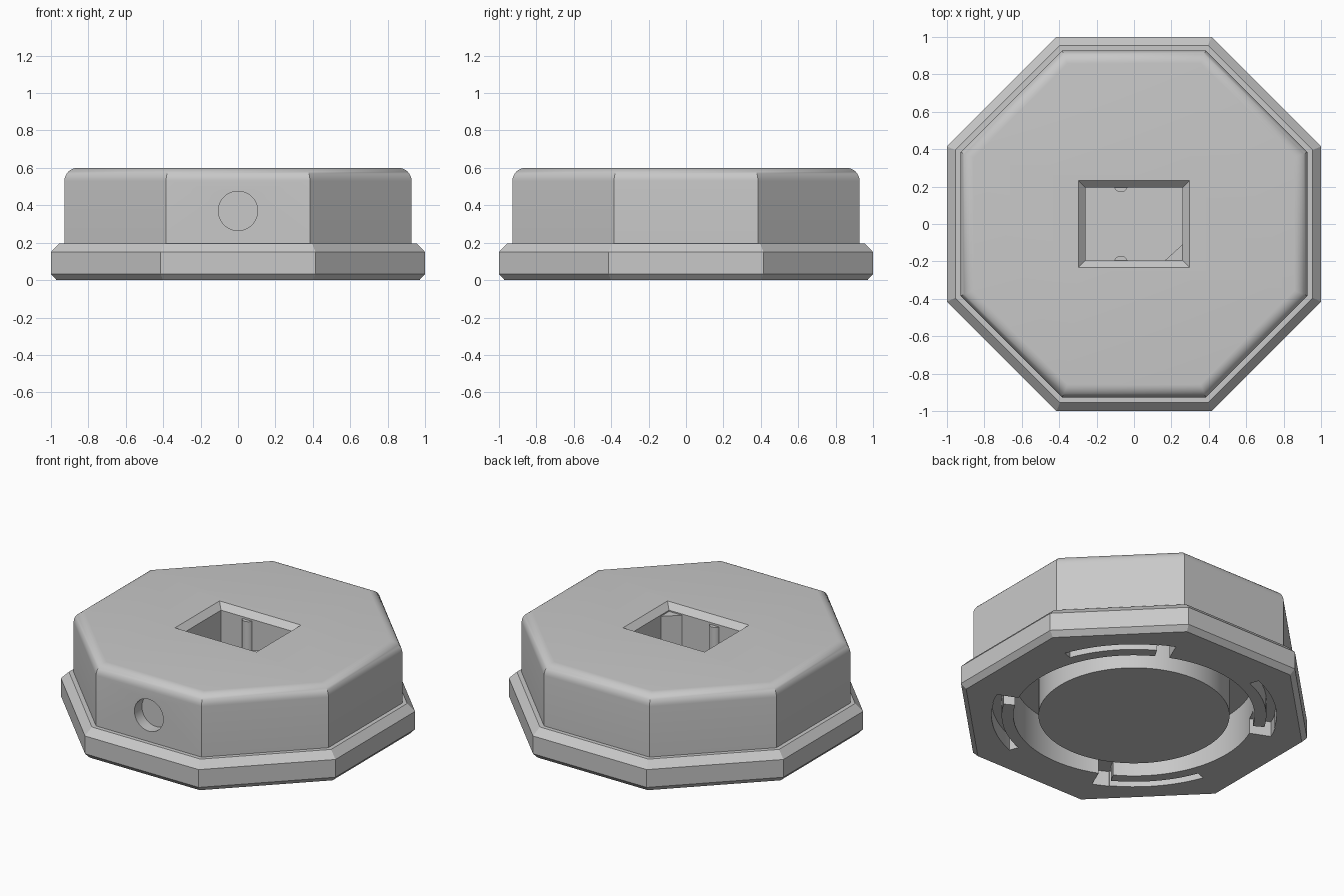
import bpy, bmesh
from math import cos, sin, pi, radians

if "Cube" in bpy.data.objects:
    bpy.data.objects.remove(bpy.data.objects["Cube"], do_unlink=True)

grey = bpy.data.materials.new("plain_grey")
grey.use_nodes = True
colour = (0.58, 0.58, 0.58, 1)
grey.diffuse_color = colour
grey.node_tree.nodes["Principled BSDF"].inputs["Base Color"].default_value = colour


def loft(name, rings, closed=False):
    """Skin equal-length rings; cap the ends unless the rings form a loop."""
    bm = bmesh.new()
    loops = [[bm.verts.new(p) for p in ring] for ring in rings]
    pairs = list(zip(loops, loops[1:]))
    if closed:
        pairs.append((loops[-1], loops[0]))
    else:
        bm.faces.new(loops[0])
        bm.faces.new(loops[-1])
    for a, b in pairs:
        for i in range(len(a)):
            j = (i + 1) % len(a)
            bm.faces.new((a[i], a[j], b[j], b[i]))
    bmesh.ops.recalc_face_normals(bm, faces=bm.faces)
    mesh = bpy.data.meshes.new(name)
    bm.to_mesh(mesh)
    bm.free()
    mesh.materials.append(grey)
    obj = bpy.data.objects.new(name, mesh)
    bpy.context.collection.objects.link(obj)
    return obj


def octagon(apothem, z):
    r = apothem / cos(pi / 8)
    return [(r * cos(pi / 8 + k * pi / 4), r * sin(pi / 8 + k * pi / 4), z) for k in range(8)]


def rectangle(x, y, z):
    return [(-x, -y, z), (x, -y, z), (x, y, z), (-x, y, z)]


def circle(x, y, z, r, n=32):
    return [(x + r * cos(2 * pi * k / n), y + r * sin(2 * pi * k / n), z) for k in range(n)]


def arc_block(name, r0, r1, top, start, end, steps):
    """Curved bar between two radii, rising from under the base."""
    full = end - start == 360
    rings = []
    for k in range(steps if full else steps + 1):
        a = radians(start + (end - start) * k / steps)
        rings.append([(r * cos(a), r * sin(a), z)
                      for r, z in ((r0, -0.02), (r1, -0.02), (r1, top), (r0, top))])
    return loft(name, rings, full)


def cut(target, cutter):
    cutter.hide_render = True
    mod = target.modifiers.new("cut", "BOOLEAN")
    mod.operation = "DIFFERENCE"
    mod.solver = "EXACT"
    mod.object = cutter
    bpy.context.view_layer.objects.active = target
    bpy.ops.object.modifier_apply(modifier=mod.name)
    bpy.data.objects.remove(cutter, do_unlink=True)


# Octagonal housing: chamfered flange, straight wall, rounded shoulder
profile = [(0.97, 0), (1, 0.033), (1, 0.15), (0.955, 0.197), (0.928, 0.197)]
fillet = 0.07
for k in range(9):
    a = k * pi / 16
    profile.append((0.928 - fillet * (1 - cos(a)), 0.6 - fillet * (1 - sin(a))))
housing = loft("housing", [octagon(r, z) for r, z in profile])

# Rectangular top pocket with a chamfered mouth
cut(housing, loft("pocket_cutter", [rectangle(0.26, 0.195, 0.05), rectangle(0.26, 0.195, 0.563),
                                    rectangle(0.315, 0.25, 0.618)]))

# Round blind hole in the front wall
hole = [[(x, y, 0.37 + z) for x, z, _ in circle(0, 0, 0, 0.105, 48)] for y in (-1.05, -0.85)]
cut(housing, loft("front_hole_cutter", hole))

# Ring groove underneath, with four twist-lock slots and their entry notches
cut(housing, arc_block("groove_cutter", 0.57, 0.72, 0.26, 0, 360, 96))
for k in range(4):
    turn = 90 * k
    cut(housing, arc_block("slot_cutter", 0.79, 0.85, 0.1, turn + 21, turn + 63, 14))
    cut(housing, arc_block("notch_cutter", 0.7, 0.855, 0.1, turn + 60, turn + 67, 3))

# Half-round ribs on the long pocket walls
ribs = [loft(name, [circle(-0.07, y, z, 0.037) for z in (0.04, 0.55)])
        for name, y in (("front_rib", -0.207), ("back_rib", 0.207))]

# Triangular corner support in the pocket
corner = loft("corner_support", [[(0.16, -0.2, z), (0.27, -0.2, z), (0.27, -0.1, z)]
                                 for z in (0.04, 0.555)])

# Smooth curved surfaces, keep the corners crisp
for obj in [housing, corner] + ribs:
    bpy.ops.object.select_all(action="DESELECT")
    obj.select_set(True)
    bpy.context.view_layer.objects.active = obj
    bpy.ops.object.shade_smooth_by_angle(angle=radians(30))
